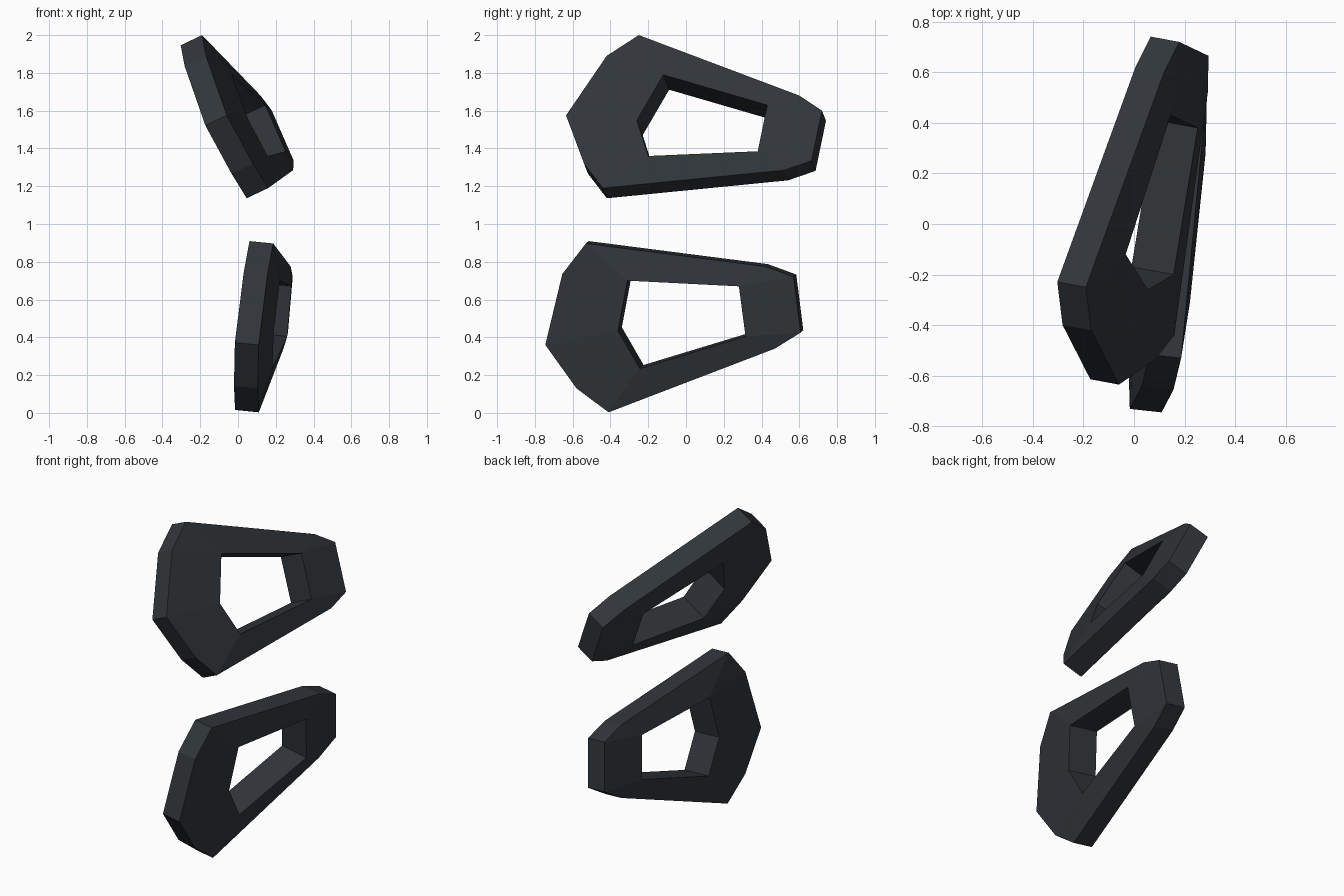
import bpy, bmesh
from mathutils import Vector

if "Cube" in bpy.data.objects:
    bpy.data.objects.remove(bpy.data.objects["Cube"])

mat = bpy.data.materials.new("dark_slate")
mat.diffuse_color = (0.03, 0.036, 0.042, 1)
mat.use_nodes = True
mat.node_tree.nodes["Principled BSDF"].inputs["Base Color"].default_value = mat.diffuse_color

# which hole corner each outer corner connects to
MAP = [0, 1, 1, 2, 2, 3, 3, 4, 0]


def link(name, outer, hole, plane, thick=0.127, bulge=0.03):
    """Faceted ring lying on the plane x = a + b*y + c*z, thicker around its hole."""
    a, b, c = plane
    n = Vector((1, -b, -c)).normalized()
    bm = bmesh.new()

    def loop(pts, lift, depth):
        return [bm.verts.new(Vector((a + b*y + c*z + lift / n.x, y, z)) - n*depth)
                for y, z in pts]

    of, ob = loop(outer, 0, 0), loop(outer, 0, thick)
    hf, hb = loop(hole, bulge, 0), loop(hole, bulge, thick + 2*bulge)
    # outer wall and the two broad faces
    for i in range(len(of)):
        j = (i + 1) % len(of)
        bm.faces.new((of[i], of[j], ob[j], ob[i]))
        p, q = MAP[i], MAP[j]
        for o, h in ((of, hf), (ob, hb)):
            bm.faces.new((o[i], o[j], h[p]) if p == q else (o[i], o[j], h[q], h[p]))
    # hole wall
    for i in range(len(hf)):
        j = (i + 1) % len(hf)
        bm.faces.new((hf[i], hf[j], hb[j], hb[i]))
    bmesh.ops.recalc_face_normals(bm, faces=bm.faces)
    me = bpy.data.meshes.new(name)
    bm.to_mesh(me)
    bm.free()
    me.materials.append(mat)
    ob_ = bpy.data.objects.new(name, me)
    bpy.context.collection.objects.link(ob_)


# lower ring, nearly upright
link("lower_ring",
     [(-.53, .897), (.42, .775), (.57, .72), (.607, .425), (.47, .34),
      (-.41, .003), (-.58, .13), (-.745, .36), (-.655, .735)],
     [(-.31, .70), (.28, .67), (.315, .405), (-.245, .235), (-.36, .435)],
     (.155, .11, .10))

# upper ring, leaning back
link("upper_ring",
     [(-.25, 2.0), (.60, 1.68), (.72, 1.60), (.665, 1.335), (.52, 1.285),
      (-.44, 1.19), (-.54, 1.32), (-.635, 1.575), (-.42, 1.89)],
     [(-.12, 1.79), (.43, 1.63), (.38, 1.385), (-.20, 1.36), (-.26, 1.55)],
     (.806, .185, -.475))
